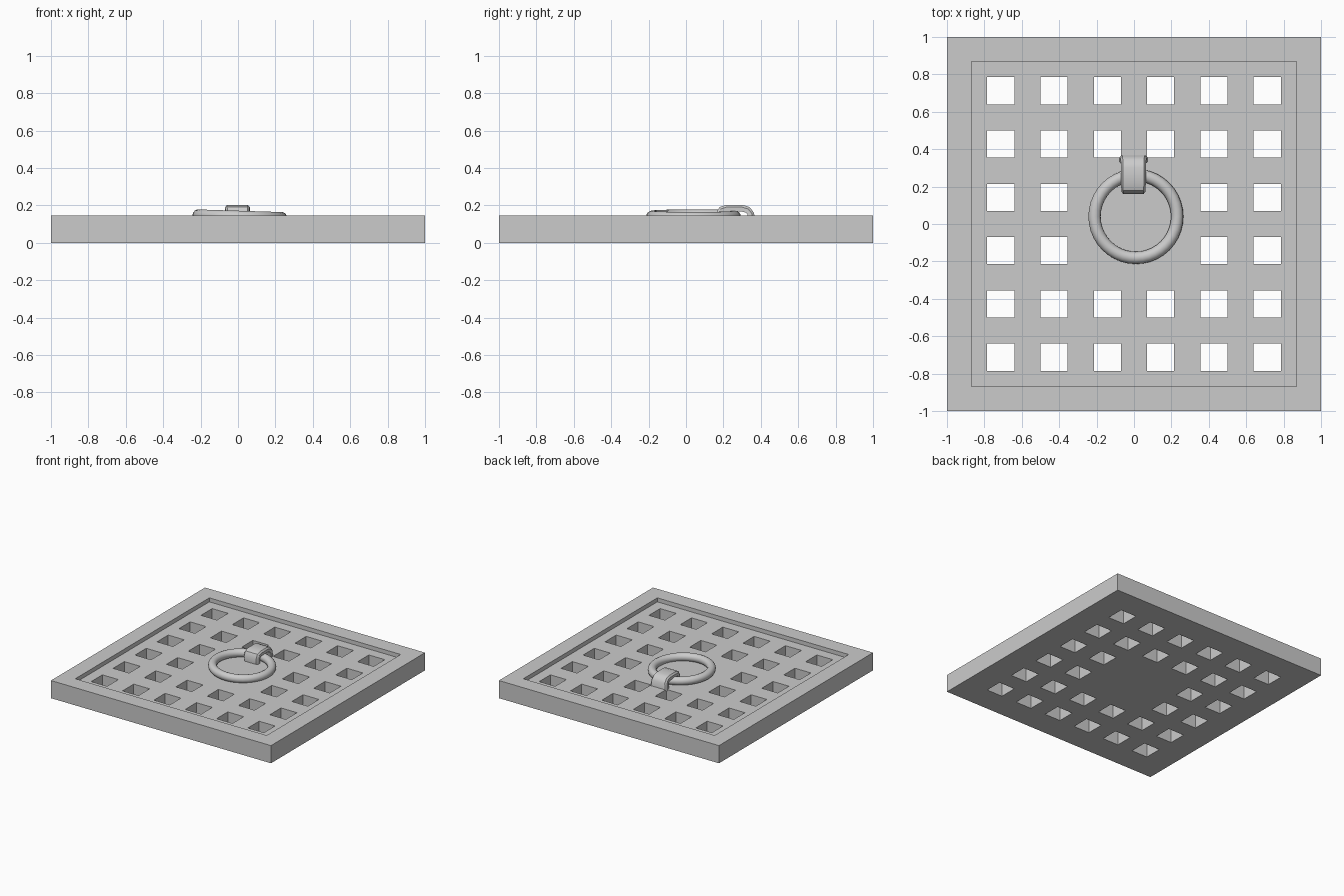
import bpy, bmesh, math
from mathutils import Vector

if "Cube" in bpy.data.objects:
    bpy.data.objects.remove(bpy.data.objects["Cube"])

GRATE_TOP, FRAME_TOP, INNER = 0.112, 0.145, 0.87
PITCH, HOLE = 0.285, 0.145


def add_object(name, bm):
    bmesh.ops.recalc_face_normals(bm, faces=bm.faces[:])
    mesh = bpy.data.meshes.new(name)
    bm.to_mesh(mesh)
    bm.free()
    obj = bpy.data.objects.new(name, mesh)
    bpy.context.collection.objects.link(obj)
    return obj


def shade(obj):
    bpy.ops.object.select_all(action='DESELECT')
    obj.select_set(True)
    bpy.context.view_layer.objects.active = obj
    bpy.ops.object.shade_smooth_by_angle(angle=math.radians(40))


def raise_faces(bm, faces, height):
    ext = bmesh.ops.extrude_face_region(bm, geom=faces, use_keep_orig=False)
    verts = [g for g in ext['geom'] if isinstance(g, bmesh.types.BMVert)]
    bmesh.ops.translate(bm, verts=verts, vec=(0, 0, height))
    return [g for g in ext['geom'] if isinstance(g, bmesh.types.BMFace)]


# Grate and raised frame: one cell layout with square openings, solid centre
lines = [-1, -INNER]
for i in range(6):
    c = (i - 2.5) * PITCH
    lines += [c - HOLE / 2, c + HOLE / 2]
lines += [INNER, 1]
last = len(lines) - 2


def is_hole(i, j):
    in_grid = 2 <= i <= 12 and 2 <= j <= 12 and i % 2 == 0 and j % 2 == 0
    return in_grid and not (i in (6, 8) and j in (6, 8))


bm = bmesh.new()
grid = [[bm.verts.new((x, y, 0)) for y in lines] for x in lines]
base = []
for i in range(last + 1):
    for j in range(last + 1):
        if not is_hole(i, j):
            base.append(bm.faces.new((grid[i][j], grid[i + 1][j],
                                      grid[i + 1][j + 1], grid[i][j + 1])))
# keep a copy of the layout as the underside
under = bmesh.ops.duplicate(bm, geom=base)
top = raise_faces(bm, base, GRATE_TOP)
border = [f for f in top
          if max(abs(f.calc_center_median().x), abs(f.calc_center_median().y)) > INNER]
raise_faces(bm, border, FRAME_TOP - GRATE_TOP)
bmesh.ops.remove_doubles(bm, verts=bm.verts[:], dist=0.0005)
add_object("grate_frame", bm)

# Pull ring, lying slightly tilted on the grate
bpy.ops.mesh.primitive_torus_add(major_segments=40, minor_segments=14,
                                 major_radius=0.221, minor_radius=0.033,
                                 location=(0.01, 0.04, 0.139),
                                 rotation=(0, math.radians(1.8), 0))
ring = bpy.context.object
ring.name = "pull_ring"
shade(ring)

# Hinge strap arching over the ring: (y, z, half width) along its centre line
path = [(0.185, 0.10, 0.062), (0.178, 0.155, 0.064), (0.19, 0.177, 0.065),
        (0.215, 0.185, 0.066), (0.30, 0.185, 0.066), (0.33, 0.176, 0.067),
        (0.347, 0.155, 0.07), (0.35, 0.10, 0.076)]
T = 0.018
bm = bmesh.new()
rows = []
for k, (y, z, w) in enumerate(path):
    a, b = path[max(k - 1, 0)], path[min(k + 1, len(path) - 1)]
    t = Vector((0, b[0] - a[0], b[1] - a[1])).normalized()
    n = Vector((0, -t.z, t.y))
    section = [(-w, -T), (w, -T), (w, T * 0.3), (w * 0.84, T), (-w * 0.84, T), (-w, T * 0.3)]
    rows.append([bm.verts.new(Vector((-0.003 + u, y, z)) + n * v) for u, v in section])
for r, s in zip(rows, rows[1:]):
    for k in range(6):
        m = (k + 1) % 6
        bm.faces.new((r[k], r[m], s[m], s[k]))
bm.faces.new(rows[0])
bm.faces.new(rows[-1])
shade(add_object("hinge_strap", bm))
